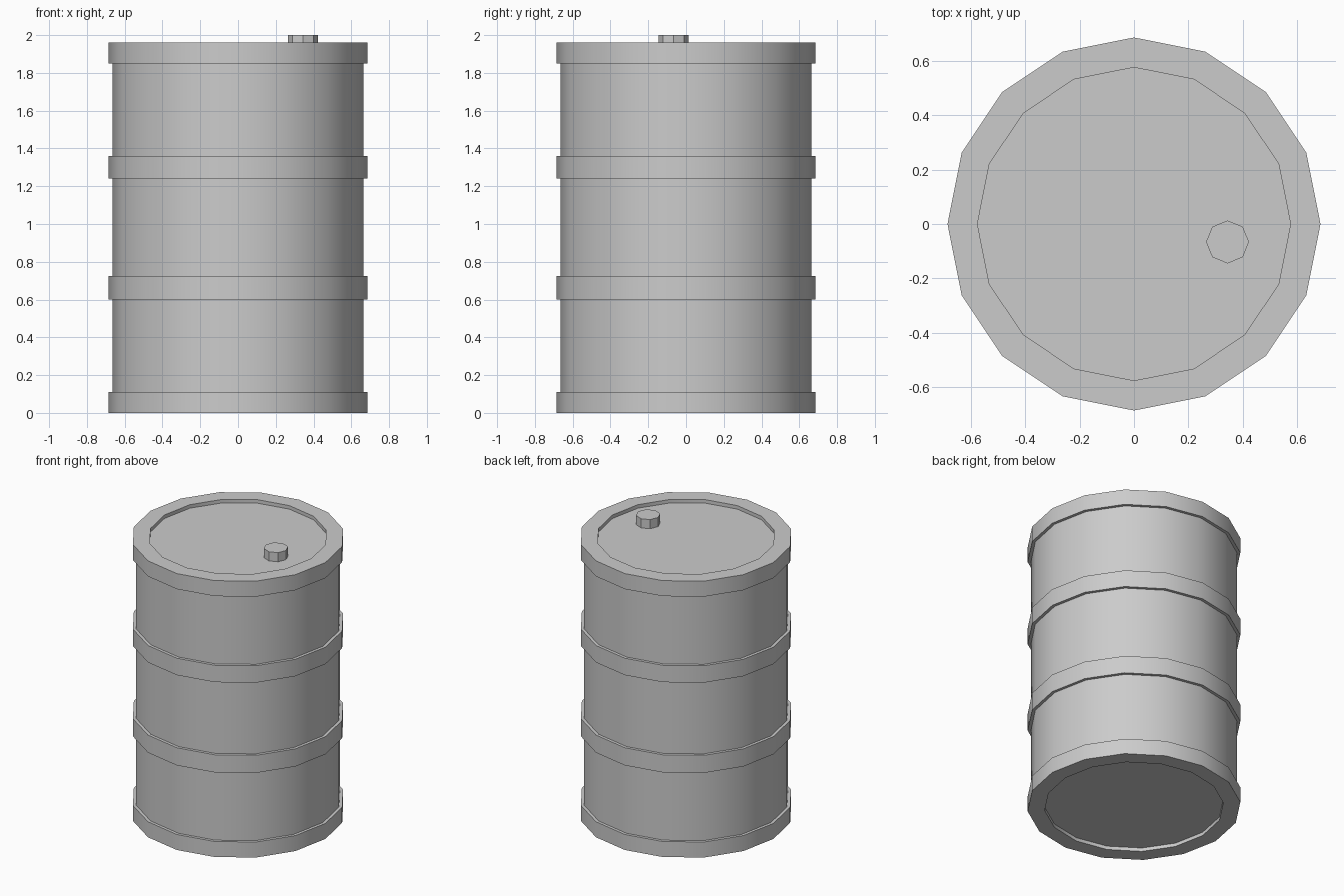
import bpy, bmesh
from math import cos, sin, pi, radians

if "Cube" in bpy.data.objects:
    bpy.data.objects.remove(bpy.data.objects["Cube"])


def lathe(name, profile, sides, center=(0, 0)):
    """Revolve (radius, z) points around a vertical axis and cap both ends."""
    bm = bmesh.new()
    rings = []
    for r, z in profile:
        rings.append([bm.verts.new((center[0] + r * cos(2 * pi * i / sides),
                                    center[1] + r * sin(2 * pi * i / sides), z))
                      for i in range(sides)])
    for a, b in zip(rings, rings[1:]):
        for i in range(sides):
            j = (i + 1) % sides
            bm.faces.new((a[i], a[j], b[j], b[i]))
    bm.faces.new(rings[0][::-1])
    bm.faces.new(rings[-1])
    bmesh.ops.recalc_face_normals(bm, faces=bm.faces)
    mesh = bpy.data.meshes.new(name)
    bm.to_mesh(mesh)
    bm.free()
    obj = bpy.data.objects.new(name, mesh)
    bpy.context.collection.objects.link(obj)
    bpy.ops.object.select_all(action='DESELECT')
    obj.select_set(True)
    bpy.context.view_layer.objects.active = obj
    bpy.ops.object.shade_smooth_by_angle(angle=radians(30))
    return obj


WALL, BAND, LID = 0.665, 0.686, 0.576
TOP, RECESS = 1.96, 0.025

# Drum: recessed base, four raised bands, recessed lid
profile = [(LID, RECESS), (LID, 0)]
for low, high in [(0, 0.11), (0.60, 0.725), (1.24, 1.36), (1.85, TOP)]:
    if low > 0:
        profile.append((WALL, low))
    profile += [(BAND, low), (BAND, high)]
    if high < TOP:
        profile.append((WALL, high))
profile += [(LID, TOP), (LID, TOP - RECESS)]
lathe("drum", profile, 16)

# Filler cap on the lid
lathe("filler_cap", [(0.079, TOP - RECESS), (0.079, 2.0)], 8, (0.344, -0.066))
